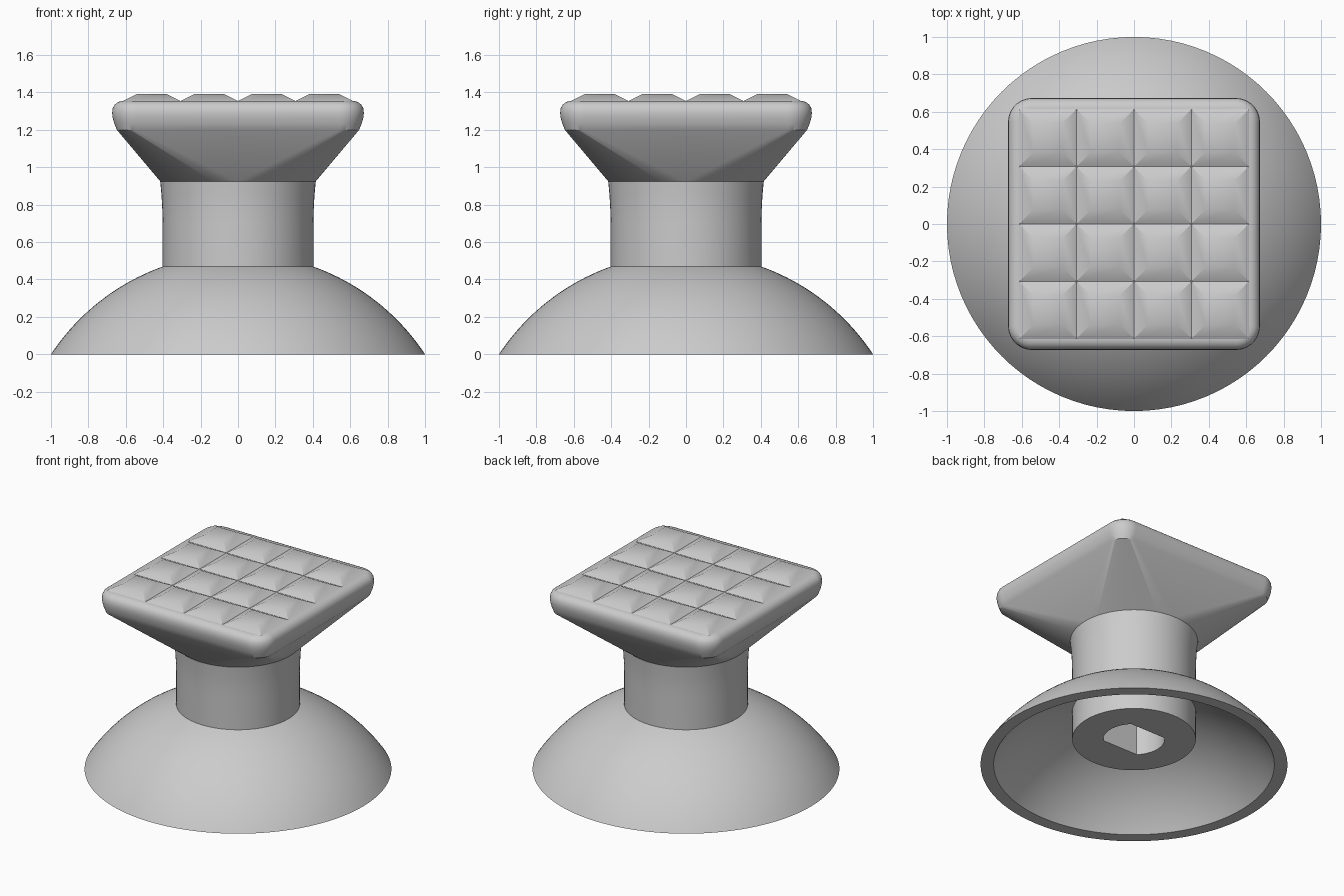
import bpy, bmesh
from math import sin, cos, asin, sqrt, pi, radians

if "Cube" in bpy.data.objects:
    bpy.data.objects.remove(bpy.data.objects["Cube"], do_unlink=True)

grey = bpy.data.materials.new("matte grey")
grey.use_nodes = True
grey.diffuse_color = (0.6, 0.6, 0.6, 1)
grey.node_tree.nodes["Principled BSDF"].inputs["Base Color"].default_value = grey.diffuse_color

STEPS = 24  # arc steps per quarter turn


def ring(half, corner, z, flat=None):
    """Rounded square outline; a circle when corner equals half."""
    points = []
    for quarter in range(4):
        mid = pi / 4 + quarter * pi / 2
        inset = (half - corner) * sqrt(2)
        for i in range(STEPS + 1):
            a = quarter * pi / 2 + i / STEPS * pi / 2
            x = inset * cos(mid) + corner * cos(a)
            y = inset * sin(mid) + corner * sin(a)
            if flat:
                y = max(-flat, min(flat, y))
            points.append((x, y, z))
    return points


def circle(r, z, flat=None):
    return ring(r, r, z, flat)


def finish(name, bm, angle=30):
    bmesh.ops.remove_doubles(bm, verts=bm.verts, dist=0.0001)
    bmesh.ops.recalc_face_normals(bm, faces=bm.faces)
    mesh = bpy.data.meshes.new(name)
    bm.to_mesh(mesh)
    bm.free()
    mesh.materials.append(grey)
    obj = bpy.data.objects.new(name, mesh)
    bpy.context.collection.objects.link(obj)
    bpy.ops.object.select_all(action='DESELECT')
    obj.select_set(True)
    bpy.context.view_layer.objects.active = obj
    bpy.ops.object.shade_smooth_by_angle(angle=radians(angle))
    return obj


def loft(name, rings, cap_start=False, cap_end=False, closed=False):
    bm = bmesh.new()
    loops = [[bm.verts.new(p) for p in r] for r in rings]
    pairs = list(zip(loops, loops[1:]))
    if closed:
        pairs.append((loops[-1], loops[0]))
    for a, b in pairs:
        for i in range(len(a)):
            j = (i + 1) % len(a)
            bm.faces.new((a[i], a[j], b[j], b[i]))
    if cap_start:
        bm.faces.new(loops[0])
    if cap_end:
        bm.faces.new(loops[-1])
    return finish(name, bm)


# Hollow domed skirt: two concentric spherical arcs joined into a shell
CENTRE = -0.659


def arc(rim, neck, count=20):
    radius = sqrt(rim ** 2 + CENTRE ** 2)
    start, end = asin(rim / radius), asin(neck / radius)
    angles = [start + (end - start) * i / count for i in range(count + 1)]
    return [(radius * sin(a), CENTRE + radius * cos(a)) for a in angles]


shell = arc(1, 0.395) + arc(0.915, 0.395)[::-1]
loft("domed_skirt", [circle(r, z) for r, z in shell], closed=True)

# Stem with a blind socket that has two flat sides
loft("stem", [circle(0.2, 0.8, 0.141), circle(0.2, 0.19, 0.141),
              circle(0.403, 0.19), circle(0.403, 0.7), circle(0.405, 0.78),
              circle(0.409, 0.85), circle(0.416, 0.925)], cap_start=True)

# Head: round neck flaring into a pillow-edged square pad
edge = [(0.648, 1.2), (0.662, 1.235), (0.67, 1.265), (0.673, 1.29),
        (0.67, 1.315), (0.66, 1.334), (0.645, 1.346), (0.628, 1.353), (0.61, 1.354)]
loft("head", [circle(0.416, 0.925)] + [ring(h, h - 0.545, z) for h, z in edge],
     cap_end=True)

# Grip: four by four field of flat-topped studs
PITCH, TOP = 0.307, 0.078
grip = bmesh.new()
for row in range(4):
    for col in range(4):
        cx, cy = (col - 1.5) * PITCH, (row - 1.5) * PITCH
        corners = [(-1, -1), (1, -1), (1, 1), (-1, 1)]
        low = [grip.verts.new((cx + u * PITCH / 2, cy + v * PITCH / 2, 1.354)) for u, v in corners]
        high = [grip.verts.new((cx + u * TOP, cy + v * TOP, 1.392)) for u, v in corners]
        grip.faces.new(high)
        for i in range(4):
            j = (i + 1) % 4
            grip.faces.new((low[i], low[j], high[j], high[i]))
finish("grip_studs", grip)
